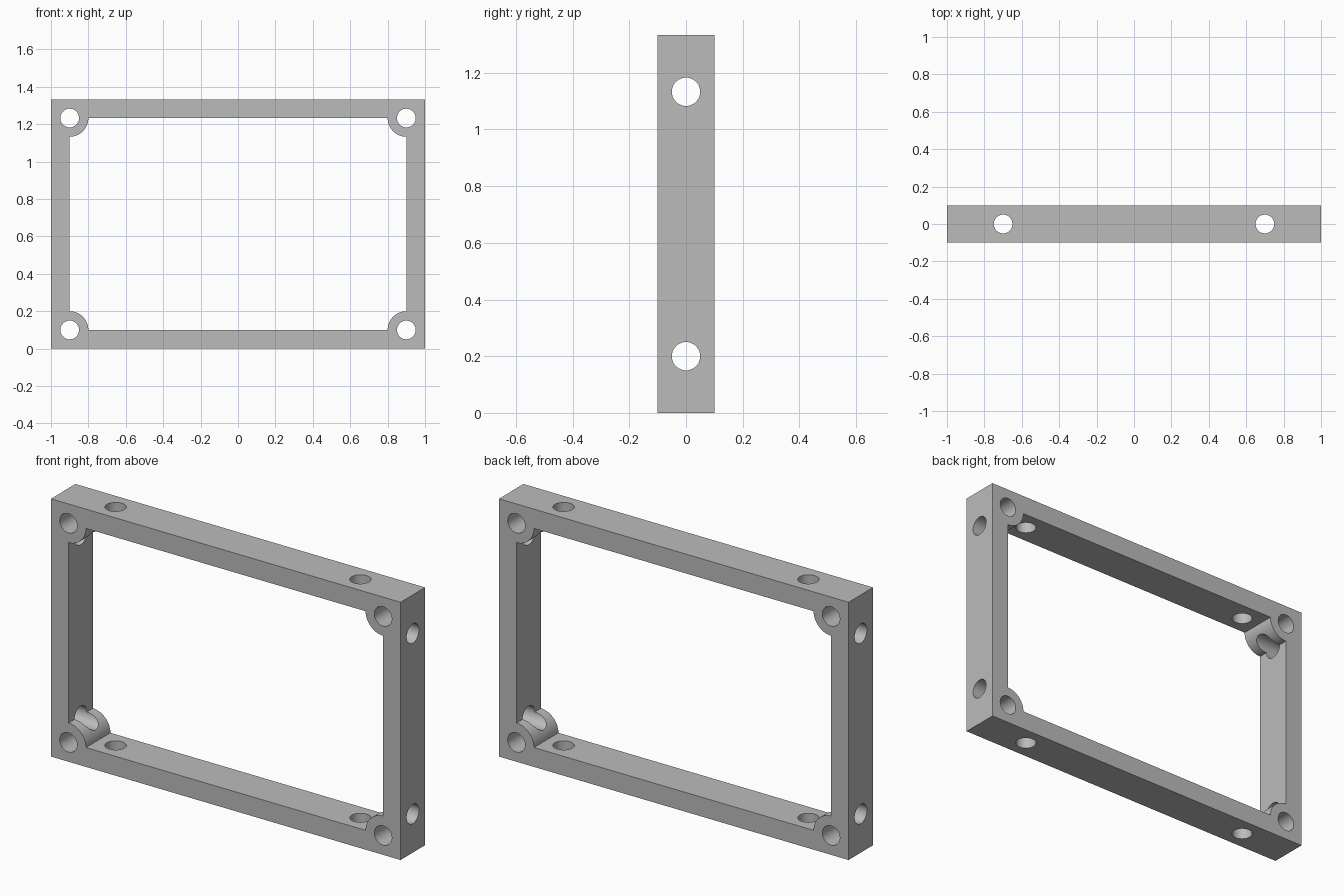
import bpy, bmesh, math
from mathutils import Matrix, Vector

WIDTH, DEPTH, HEIGHT = 2.0, 0.2, 1.333
WALL, BOSS, BORE = 0.1, 0.1, 0.05
MID = HEIGHT / 2

if "Cube" in bpy.data.objects:
    bpy.data.objects.remove(bpy.data.objects["Cube"], do_unlink=True)

grey = bpy.data.materials.new("grey")
grey.use_nodes = True
colour = (0.5, 0.5, 0.5, 1)
grey.diffuse_color = colour
grey.node_tree.nodes["Principled BSDF"].inputs["Base Color"].default_value = colour


def make_object(name, bm):
    bmesh.ops.recalc_face_normals(bm, faces=bm.faces)
    mesh = bpy.data.meshes.new(name)
    bm.to_mesh(mesh)
    bm.free()
    mesh.materials.append(grey)
    obj = bpy.data.objects.new(name, mesh)
    bpy.context.collection.objects.link(obj)
    return obj


def drill(name, axis, centres, length, sides=64):
    """Parallel round cutters along one axis."""
    bm = bmesh.new()
    turn = Vector((0, 0, 1)).rotation_difference(Vector(axis)).to_matrix().to_4x4()
    half_step = Matrix.Rotation(math.pi / sides, 4, "Z")
    for centre in centres:
        bmesh.ops.create_cone(bm, cap_ends=True, segments=sides, radius1=BORE,
                              radius2=BORE, depth=length,
                              matrix=Matrix.Translation(centre) @ turn @ half_step)
    return make_object(name, bm)


# Outer block
bm = bmesh.new()
bmesh.ops.create_cube(bm, size=1, matrix=Matrix.Translation((0, 0, MID))
                      @ Matrix.Diagonal((WIDTH, DEPTH, HEIGHT, 1)))
frame = make_object("frame", bm)

# Opening, leaving a rounded boss in each corner
bm = bmesh.new()
in_x, in_z = WIDTH / 2 - WALL, MID - WALL
steps = 24
outline = []
for i, (sx, sz) in enumerate([(-1, -1), (1, -1), (1, 1), (-1, 1)]):
    for k in range(steps + 1):
        a = math.pi / 2 * (i + 1 - k / steps)
        outline.append(bm.verts.new((sx * in_x + BOSS * math.cos(a), -DEPTH,
                                     MID + sz * in_z + BOSS * math.sin(a))))
face = bm.faces.new(outline)
extruded = bmesh.ops.extrude_face_region(bm, geom=[face])["geom"]
bmesh.ops.translate(bm, vec=(0, 2 * DEPTH, 0),
                    verts=[v for v in extruded if isinstance(v, bmesh.types.BMVert)])
opening = make_object("opening_cutter", bm)

# Bores through the corners, the sides, and the top and bottom
signs = (-1, 1)
corner = drill("corner_bores", (0, 1, 0),
               [(sx * in_x, 0, MID + sz * in_z) for sx in signs for sz in signs], 0.5)
side = drill("side_bores", (1, 0, 0),
             [(0, 0, MID + s * (MID - 0.2)) for s in signs], 2.5)
upright = drill("upright_bores", (0, 0, 1), [(s * 0.7, 0, MID) for s in signs], 2)

cutters = [opening, corner, side, upright]
for cutter in cutters:
    cutter.hide_render = True
    mod = frame.modifiers.new(cutter.name, "BOOLEAN")
    mod.operation, mod.solver, mod.object = "DIFFERENCE", "EXACT", cutter

# Bake the cuts and drop the cutters
evaluated = frame.evaluated_get(bpy.context.evaluated_depsgraph_get())
result = bpy.data.meshes.new_from_object(evaluated)
frame.modifiers.clear()
frame.data = result
frame.data.materials.clear()
frame.data.materials.append(grey)
for cutter in cutters:
    bpy.data.objects.remove(cutter, do_unlink=True)

bpy.ops.object.select_all(action="DESELECT")
frame.select_set(True)
bpy.context.view_layer.objects.active = frame
bpy.ops.object.shade_smooth_by_angle(angle=math.radians(30))
